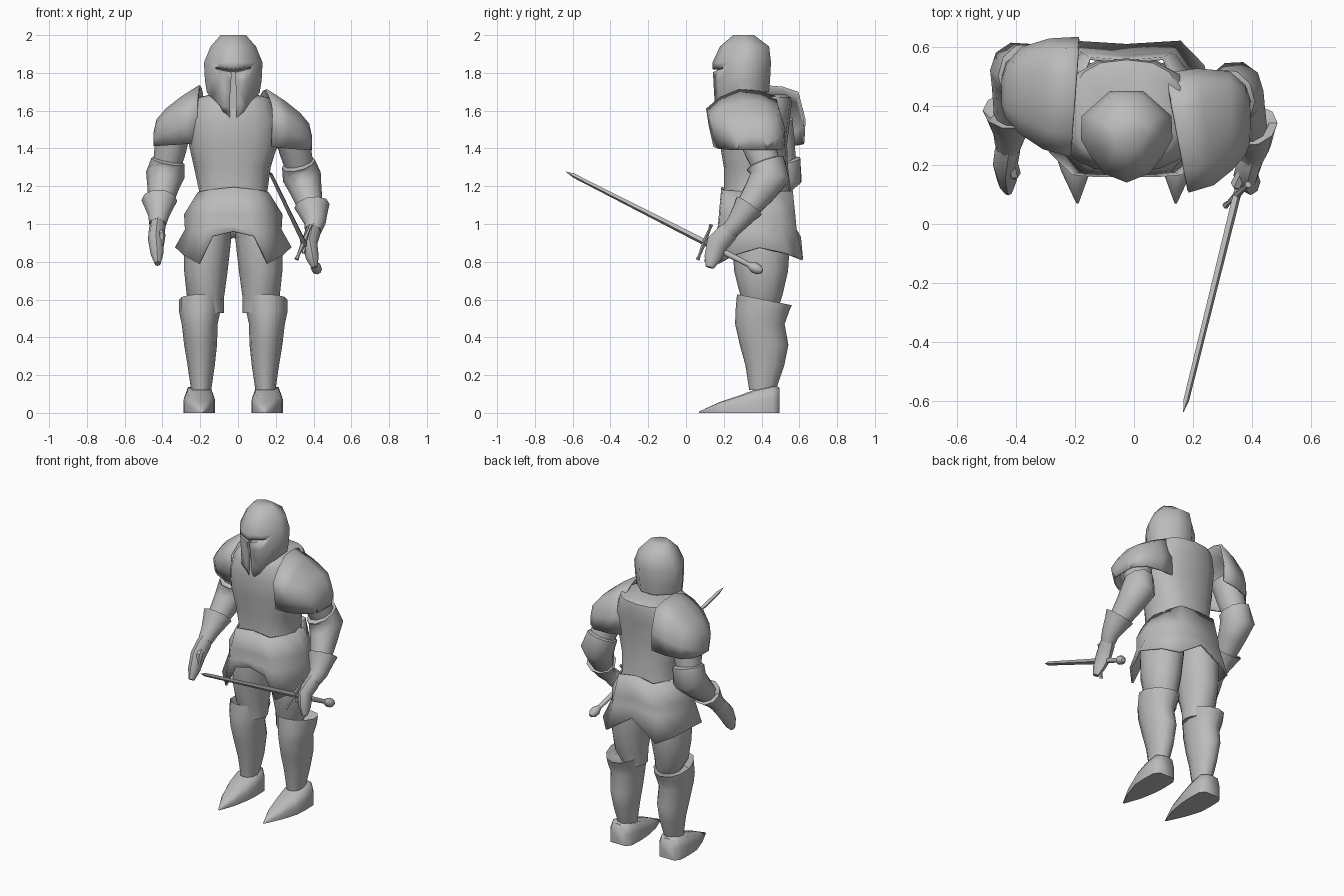
import bpy, bmesh, math
from mathutils import Vector as V

if "Cube" in bpy.data.objects:
    bpy.data.objects.remove(bpy.data.objects["Cube"])

steel = bpy.data.materials.new("steel grey")
steel.use_nodes = True
STEEL = (0.5, 0.5, 0.5, 1)
steel.diffuse_color = STEEL
steel.node_tree.nodes["Principled BSDF"].inputs["Base Color"].default_value = STEEL
MID = -0.025  # body centre line


def loft(name, rings, closed=True, caps=True, thick=0, angle=50):
    """Skin a list of equal-length point rings."""
    bm = bmesh.new()
    rows = [[bm.verts.new(p) for p in ring] for ring in rings]
    n = len(rows[0])
    for a, b in zip(rows, rows[1:]):
        for i in range(n if closed else n - 1):
            j = (i + 1) % n
            bm.faces.new((a[i], a[j], b[j], b[i]))
    if caps:
        bm.faces.new(rows[0][::-1])
        bm.faces.new(rows[-1])
    bmesh.ops.recalc_face_normals(bm, faces=bm.faces)
    me = bpy.data.meshes.new(name)
    bm.to_mesh(me)
    bm.free()
    me.materials.append(steel)
    ob = bpy.data.objects.new(name, me)
    bpy.context.collection.objects.link(ob)
    if thick:
        mod = ob.modifiers.new("thickness", 'SOLIDIFY')
        mod.thickness = thick
        mod.offset = 0
    bpy.ops.object.select_all(action='DESELECT')
    ob.select_set(True)
    bpy.context.view_layer.objects.active = ob
    bpy.ops.object.shade_smooth_by_angle(angle=math.radians(angle))
    return ob


def tube(name, path, sides=10, side_axis=(1, 0, 0), angle=50):
    """Elliptical tube; path entries are (point, radius_u, radius_v)."""
    pts = [V(p[0]) for p in path]
    rings = []
    for i, (p, ru, rv) in enumerate(path):
        d = (pts[min(i + 1, len(pts) - 1)] - pts[max(i - 1, 0)]).normalized()
        u = V(side_axis)
        u = (u - d * u.dot(d)).normalized()
        w = d.cross(u)
        rings.append([V(p) + u * ru * math.cos(t) + w * rv * math.sin(t)
                      for t in (2 * math.pi * k / sides for k in range(sides))])
    return loft(name, rings, angle=angle)


def column(name, rows, sides=12, power=1):
    """Level oval rings, squarer for a lower power; rows are (z, x centre, x radius, front y, back y)."""
    def bulge(v):
        return math.copysign(abs(v) ** power, v)
    rings = []
    for z, x, r, f, b in rows:
        rings.append([V((x + r * bulge(math.cos(t)), (f + b) / 2 + (b - f) / 2 * bulge(math.sin(t)), z))
                      for t in (2 * math.pi * k / sides for k in range(sides))])
    return loft(name, rings)


# Helmet with pointed face, cut by a T-shaped visor
outline = [(0, -1), (.5, -.8), (.8, -.4), (1, -.05), (.98, .45), (.36, 1)]
outline += [(-x, y) for x, y in outline[:0:-1]]
rings = []
for z, r, f, b, drop in [(1.69, .10, .17, .40, .135), (1.70, .14, .145, .44, .09),
                         (1.76, .15, .14, .445, 0), (1.855, .155, .14, .45, 0),
                         (1.94, .12, .18, .44, 0), (2, .067, .25, .36, 0)]:
    c, h = (f + b) / 2, (b - f) / 2
    rings.append([V((MID + r * x, c + h * y, z - drop * max(0, -y))) for x, y in outline])
helmet = loft("helmet", rings, angle=62)


def visor_cut(name, sections):
    cutter = loft(name, sections)
    mod = helmet.modifiers.new(name, 'BOOLEAN')
    mod.operation = 'DIFFERENCE'
    mod.object = cutter
    mod.solver = 'EXACT'
    bpy.context.view_layer.objects.active = helmet
    bpy.ops.object.modifier_move_to_index(modifier=name, index=0)
    bpy.ops.object.modifier_apply(modifier=name)
    bpy.data.objects.remove(cutter)


visor_cut("eye_slit", [[V((MID + x, .05, 1.848 - d)), V((MID + x, .05, 1.81 - d)),
                        V((MID + x, .22, 1.825 - d))]
                       for x, d in ((-.095, 0), (0, .016), (.095, 0))])
visor_cut("breath_slit", [[V((MID + s * w, y, z)) for s, y in ((-1, .05), (1, .05), (1, .185), (-1, .185))]
                          for z, w in ((1.5, .018), (1.66, .018), (1.81, .008))])

# Torso, neck and armoured skirt
column("cuirass", [(1.08, MID, .215, .20, .565), (1.17, MID, .18, .2, .555), (1.3, MID - .005, .203, .20, .54),
                   (1.42, MID, .235, .18, .535), (1.55, MID, .24, .175, .55),
                   (1.64, MID, .21, .19, .56), (1.67, MID, .19, .21, .555),
                   (1.685, MID, .12, .24, .53)], 16, .8)
column("neck", [(1.66, MID, .09, .24, .42), (1.8, MID, .09, .23, .41)])


def skirt_ring(f, b, tip_x, side_x, z_front, z_inner, z_tip, z_side, z_back_tip, z_back):
    c = (f + b) / 2
    half = [(0, f, z_front), (tip_x * .6, f, z_inner), (tip_x, f + .005, z_tip),
            (side_x * .85, f + .08, (z_tip + z_side) / 2), (side_x, c, z_side),
            (side_x * .85, b - .08, (z_back_tip + z_side) / 2),
            (tip_x, b, z_back_tip), (0, b - .012, z_back)]
    ring = half + [(-x, y, z) for x, y, z in half[-2:0:-1]]
    return [V((MID + x, y, z)) for x, y, z in ring]


loft("skirt", [skirt_ring(.193, .56, .125, .183, 1.195, 1.187, 1.18, 1.165, 1.175, 1.19),
               skirt_ring(.18, .575, .15, .255, 1.05, 1.05, 1.05, 1.05, 1.03, 1.04),
               skirt_ring(.175, .58, .155, .25, .99, .985, .97, .97, .97, .99),
               skirt_ring(.165, .615, .18, .303, .96, .935, .79, .875, .81, .93)],
     caps=False, thick=.012, angle=70)

# Pauldrons: domed shells open underneath and on the inner side
def pauldron(name, sign, dx, dy, dz, lean, taper):
    rings = []
    for x, slant, f, b, low, top in [(.145, 1, .11, .51, 1.41, 1.71), (.24, .7, .135, .525, 1.40, 1.65),
                                     (.325, .1, .185, .515, 1.395, 1.585), (.372, 0, .235, .47, 1.392, 1.53),
                                     (.388, 0, .275, .425, 1.392, 1.46)]:
        b -= taper * (x - .145)
        c, h = (f + b) / 2, (b - f) / 2
        rings.append([V((sign * (x - slant * lean * y) + dx, c + h * y + dy, low + (top - low) * z + dz))
                      for y, z in [(-.8, 0), (-.92, .35), (-1, .66), (-.65, .86), (-.15, 1),
                                   (.4, .97), (.8, .88), (.98, .4), (.95, 0)]])
    end = rings[-1]
    rings.append([V((p.x, p.y, end[0].z)) for p in end])
    loft(name, rings, closed=False, caps=False, thick=.01, angle=75)


pauldron("left_pauldron", 1, 0, 0, 0, .038, 0)
pauldron("right_pauldron", -1, -.055, .122, .022, .015, .22)

# Arms: sleeve, elbow guard, flared gauntlet, hand and thumb
def arm(side, inward, shoulder, elbow, wrist, knuckle, tip):
    s, e, w, k, t = map(V, (shoulder, elbow, wrist, knuckle, tip))
    tube(side + "_upper_arm", [(s, .09, .10), (s.lerp(e, .5), .085, .09), (e, .07, .07)])
    up = e + (s - e).normalized() * .085
    tube(side + "_forearm_guard", [(up, .07, .08), (up.lerp(e, .12), .09, .108), (e, .103, .108),
                                   (e.lerp(w, .3), .085, .088), (e.lerp(w, .75), .062, .062),
                                   (w, .05, .05)])
    f = e.lerp(w, .62) + V((-inward * .01, 0, 0))
    tube(side + "_gauntlet", [(f.lerp(w, .3), .055, .055), (f, .095, .085), (f.lerp(w, .35), .08, .072),
                              (w, .055, .055), (w.lerp(k, .35), .045, .048)])
    tube(side + "_hand", [(w, .035, .04), (w.lerp(k, .5), .043, .055), (k, .042, .058),
                          (k.lerp(t, .6), .034, .045), (t, .016, .022)], 8)
    tube(side + "_thumb", [(w.lerp(k, .4), .02, .02), (k + V((inward * .032, -.03, .02)), .02, .022),
                           (k + V((inward * .03, -.04, -.05)), .01, .012)], 6)


arm("left", -1, (.27, .35, 1.52), (.338, .445, 1.25), (.408, .265, 1.00), (.378, .165, .895), (.405, .125, .77))
arm("right", 1, (-.33, .47, 1.54), (-.385, .515, 1.26), (-.42, .30, 1.04), (-.435, .20, .92), (-.425, .115, .79))

# Legs: thigh, greave with flared knee, and pointed sabaton
for side, s in (("left", 1), ("right", -1)):
    def at(x):
        return MID + s * x
    column(side + "_thigh", [(1.05, at(.12), .11, .25, .53), (.9, at(.138), .125, .245, .55),
                             (.75, at(.145), .115, .255, .54), (.62, at(.147), .099, .288, .51),
                             (.53, at(.12), .07, .31, .48)])
    greave = column(side + "_greave", [(.55, at(.175), .08, .31, .49), (.60, at(.175), .113, .27, .56),
                                       (.54, at(.178), .11, .262, .547), (.47, at(.178), .095, .26, .522),
                                       (.36, at(.173), .087, .285, .542), (.25, at(.17), .072, .315, .52),
                                       (.12, at(.17), .053, .335, .475)], 12)
    for v in greave.data.vertices:  # rim rises at the kneecap and dips at the back
        if v.co.z > .59:
            v.co.z += (.41 - v.co.y) * .2
    loft(side + "_sabaton",
         [[V((at(.18 - shift) + w * x, y, h * z)) for x, z in
           ((-1, 0), (-1, .55), (-.75, .94), (0, 1), (.75, .94), (1, .55), (1, 0))]
          for y, w, h, shift in ((.495, .055, .135, 0), (.46, .08, .145, 0), (.37, .083, .125, 0),
                                 (.29, .078, .095, 0), (.18, .05, .058, .008), (.07, .004, .008, .014))],
         angle=70)

# Sword held in the left hand
pommel, point = V((.42, .39, .755)), V((.167, -.635, 1.277))
guard_dir = V((.075, .07, .18)).normalized()


def along(t):
    return pommel.lerp(point, t)


tube("sword_blade", [(along(.27), .018, .014), (along(.6), .015, .012), (along(.96), .012, .010),
                     (point, .001, .001)], 4, guard_dir, 20)
tube("sword_grip", [(along(.04), .013, .013), (along(.16), .016, .016), (along(.28), .012, .012)], 8)
tube("sword_pommel", [(along(-.012), .012, .012), (along(.005), .027, .027), (along(.03), .029, .029),
                      (along(.06), .012, .012)], 8)
hub = along(.285)
tube("sword_crossguard", [(hub - guard_dir * .105, .012, .012), (hub - guard_dir * .08, .008, .008),
                          (hub, .014, .014), (hub + guard_dir * .08, .008, .008),
                          (hub + guard_dir * .105, .012, .012)], 6, (1, 0, 0))
